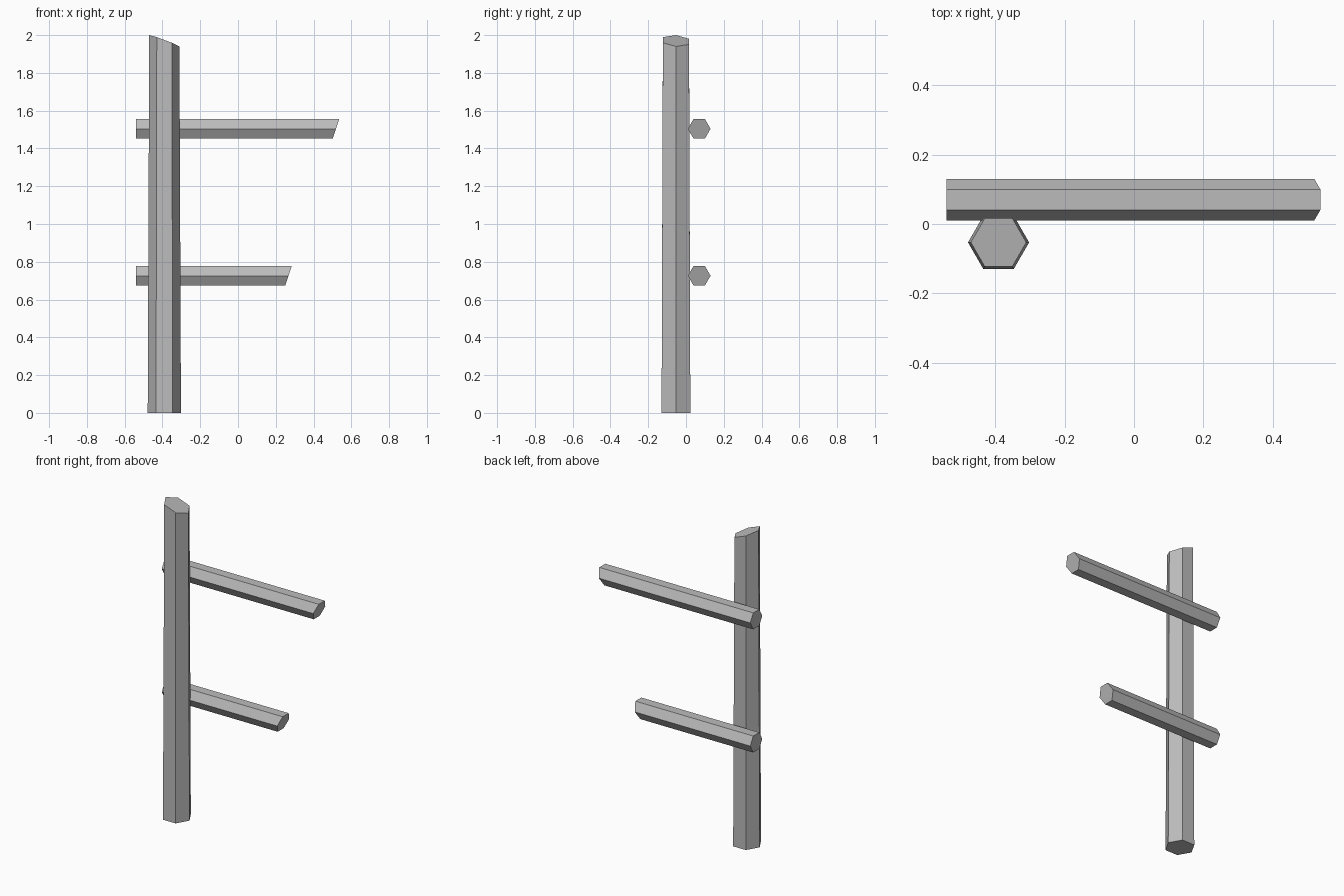
import bpy, bmesh
from math import cos, sin, pi

cube = bpy.data.objects.get("Cube")
if cube:
    bpy.data.objects.remove(cube, do_unlink=True)

grey = bpy.data.materials.new("plain grey")
grey.use_nodes = True
colour = (0.5, 0.5, 0.5, 1)
grey.diffuse_color = colour
grey.node_tree.nodes["Principled BSDF"].inputs["Base Color"].default_value = colour


def hex_bar(name, start, end):
    """Six-sided bar: two rings of points, flat walls and flat caps."""
    bm = bmesh.new()
    a = [bm.verts.new(p) for p in start]
    b = [bm.verts.new(p) for p in end]
    bm.faces.new(a[::-1])
    bm.faces.new(b)
    for i in range(6):
        j = (i + 1) % 6
        bm.faces.new((a[i], a[j], b[j], b[i]))
    bmesh.ops.recalc_face_normals(bm, faces=bm.faces)
    mesh = bpy.data.meshes.new(name)
    bm.to_mesh(mesh)
    bm.free()
    mesh.materials.append(grey)
    obj = bpy.data.objects.new(name, mesh)
    bpy.context.collection.objects.link(obj)


ring = [(cos(i * pi / 3), sin(i * pi / 3)) for i in range(6)]

# Upright post, slightly tapered, with a slanted top
px, py, foot, head = -0.39, -0.053, 0.088, 0.08
hex_bar("post",
        [(px + foot * c, py + foot * s, 0) for c, s in ring],
        [(px + head * c, py + head * s, 1.97 - 0.03 * c - 0.005 * s) for c, s in ring])

# Two rails behind the post, square at one end and cut at an angle at the other
ry, radius = 0.07, 0.06
for name, z, length_end in (("upper_rail", 1.504, 0.519), ("lower_rail", 0.726, 0.267)):
    hex_bar(name,
            [(-0.54, ry + radius * c, z + radius * s) for c, s in ring],
            [(length_end + 0.02 * s, ry + radius * c, z + radius * s) for c, s in ring])
